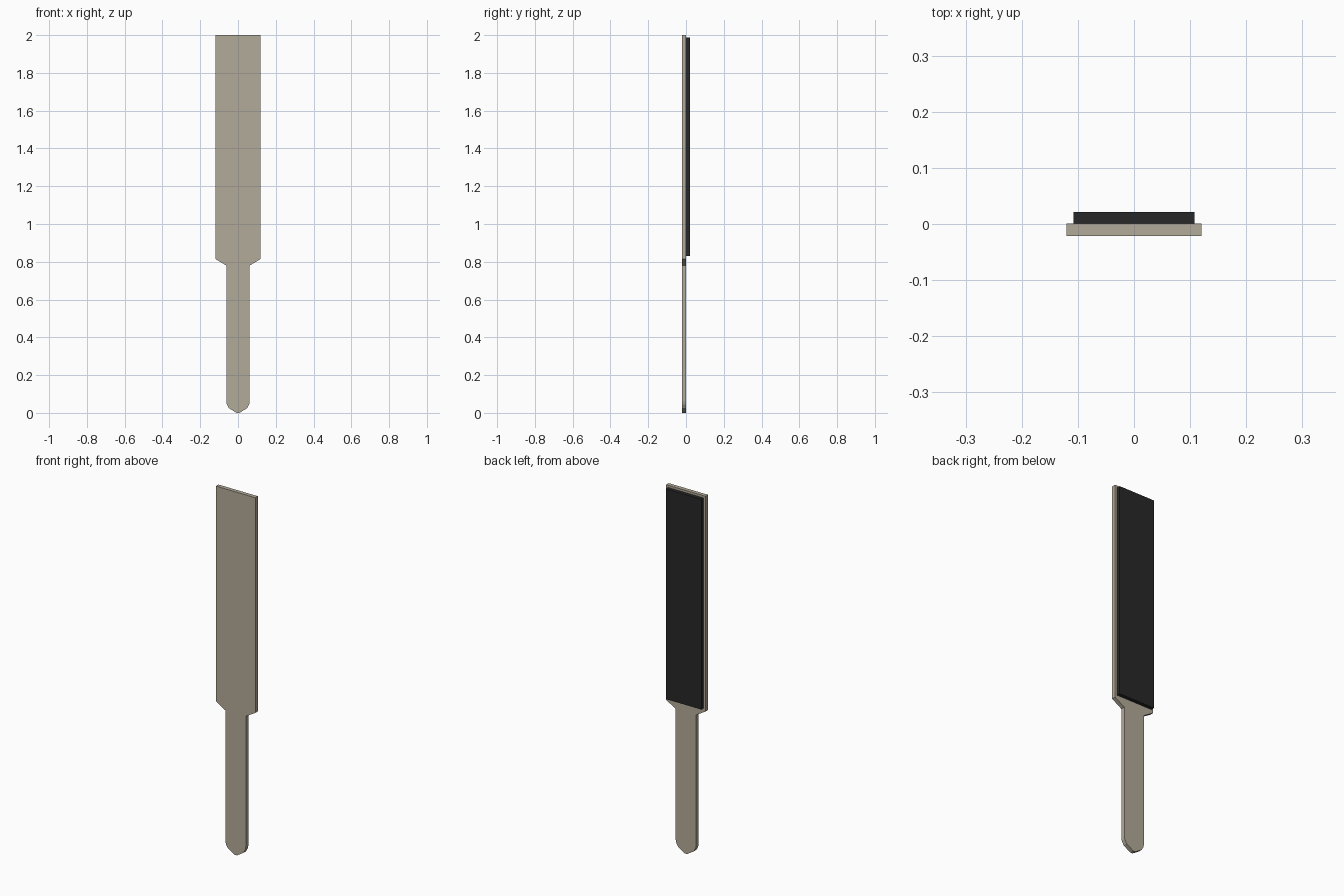
import bpy, bmesh

if "Cube" in bpy.data.objects:
    bpy.data.objects.remove(bpy.data.objects["Cube"])

def material(name, rgb):
    m = bpy.data.materials.new(name)
    m.diffuse_color = (*rgb, 1)
    m.use_nodes = True
    m.node_tree.nodes["Principled BSDF"].inputs["Base Color"].default_value = m.diffuse_color
    return m

def slab(name, half, y0, y1, mat):
    """Mirror a half outline (x, z), listed bottom to top, and extrude it along y."""
    outline = half + [(-x, z) for x, z in reversed(half) if x > 0]
    bm = bmesh.new()
    face = bm.faces.new([bm.verts.new((x, y0, z)) for x, z in outline])
    ext = bmesh.ops.extrude_face_region(bm, geom=[face])
    verts = [g for g in ext["geom"] if isinstance(g, bmesh.types.BMVert)]
    bmesh.ops.translate(bm, verts=verts, vec=(0, y1 - y0, 0))
    bmesh.ops.recalc_face_normals(bm, faces=bm.faces)
    mesh = bpy.data.meshes.new(name)
    bm.to_mesh(mesh)
    bm.free()
    mesh.materials.append(mat)
    obj = bpy.data.objects.new(name, mesh)
    bpy.context.collection.objects.link(obj)
    return obj

beige = material("warm beige", (0.45, 0.405, 0.32))
black = material("soft black", (0.021, 0.021, 0.021))

# Flat paddle: rounded handle end, sloped shoulders, wide blade
slab("paddle_board",
     [(0.008, 0), (0.048, 0.025), (0.059, 0.045), (0.062, 0.06),
      (0.062, 0.78), (0.12, 0.815), (0.12, 2.0)],
     -0.021, 0.001, beige)

# Dark pad on the back of the blade
slab("back_pad", [(0.108, 0.83), (0.108, 1.988)], 0.001, 0.021, black)
